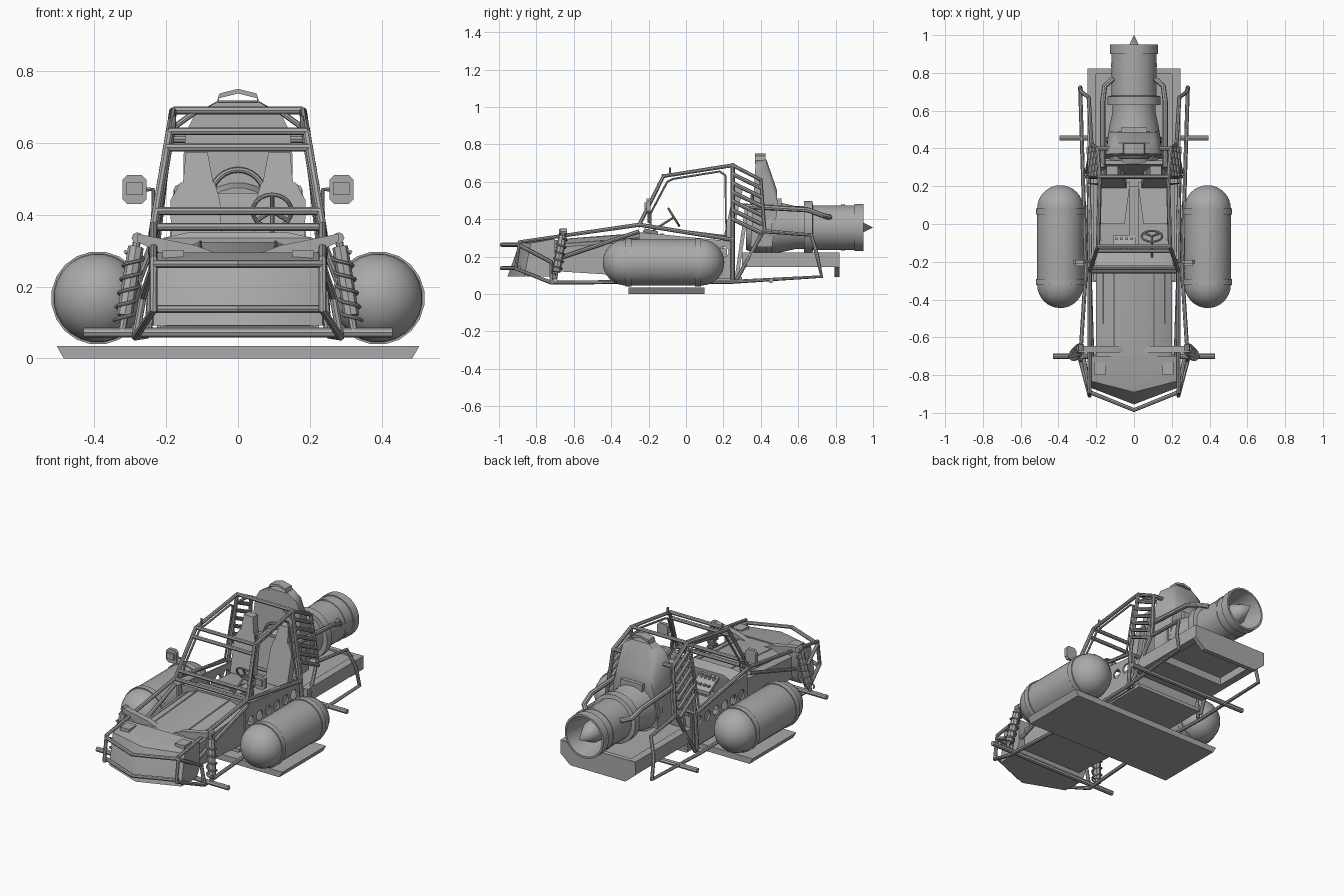
import bpy, bmesh, math
from mathutils import Vector, Matrix

cube = bpy.data.objects.get("Cube")
if cube:
    bpy.data.objects.remove(cube)

grey = bpy.data.materials.new("plain grey")
grey.use_nodes = True
grey.diffuse_color = (0.4, 0.4, 0.4, 1)
grey.node_tree.nodes["Principled BSDF"].inputs["Base Color"].default_value = (0.4, 0.4, 0.4, 1)
parts = []


def add(name, mesh):
    mesh.materials.clear()
    mesh.materials.append(grey)
    obj = bpy.data.objects.new(name, mesh)
    bpy.context.collection.objects.link(obj)
    parts.append(obj)
    return obj


def finish(name, bm):
    bmesh.ops.remove_doubles(bm, verts=bm.verts, dist=1e-5)
    bmesh.ops.recalc_face_normals(bm, faces=bm.faces)
    mesh = bpy.data.meshes.new(name)
    bm.to_mesh(mesh)
    bm.free()
    return add(name, mesh)


def both(points):
    """Points plus their mirror image across x = 0."""
    return list(points) + [(-x, y, z) for x, y, z in points]


def hull(name, points, pair=False):
    """Convex solid around points; pair adds a mirrored copy."""
    bm = bmesh.new()
    for s in ((1, -1) if pair else (1,)):
        vs = [bm.verts.new((s * x, y, z)) for x, y, z in points]
        bmesh.ops.convex_hull(bm, input=vs)
    bmesh.ops.delete(bm, geom=[v for v in bm.verts if not v.link_faces], context='VERTS')
    bmesh.ops.dissolve_limit(bm, angle_limit=0.02, verts=bm.verts, edges=bm.edges)
    return finish(name, bm)


def box(name, x0, x1, y0, y1, z0, z1, pair=False):
    return hull(name, [(x, y, z) for x in (x0, x1) for y in (y0, y1) for z in (z0, z1)], pair)


def lathe(name, profile, x=0, z=0, sides=24):
    """Turn (y, radius) points about an axis along y."""
    bm = bmesh.new()
    rings = []
    for y, r in profile:
        turn = [math.tau * (i + 0.5) / sides for i in range(sides)]
        rings.append([bm.verts.new((x + r * math.cos(a), y, z + r * math.sin(a))) for a in turn])
    for a, b in zip(rings, rings[1:]):
        for i in range(sides):
            j = (i + 1) % sides
            bm.faces.new((a[i], a[j], b[j], b[i]))
    return finish(name, bm)


def tubes(name, paths, r=0.011, pair=True, cyclic=False):
    """Round bars along paths, mirrored when pair is set."""
    cu = bpy.data.curves.new(name, 'CURVE')
    cu.dimensions = '3D'
    cu.bevel_depth, cu.bevel_resolution, cu.use_fill_caps = r, 2, True
    for path in paths:
        for s in ((1, -1) if pair else (1,)):
            sp = cu.splines.new('POLY')
            sp.points.add(len(path) - 1)
            for p, (x, y, z) in zip(sp.points, path):
                p.co = (s * x, y, z, 1)
            sp.use_cyclic_u = cyclic
    tmp = bpy.data.objects.new(name + "_path", cu)
    bpy.context.collection.objects.link(tmp)
    mesh = bpy.data.meshes.new_from_object(tmp.evaluated_get(bpy.context.evaluated_depsgraph_get()))
    bpy.data.objects.remove(tmp)
    return add(name, mesh)


def cage_x(z):
    """Half width of the roll cage at a height."""
    return 0.235 - 0.17 * (z - 0.37)


def across(y, z, w):
    return [(-w, y, z), (w, y, z)]


# Skid plate
hull("skid_plate", both([(0.485, y, 0) for y in (-0.307, 0.1)] + [(0.505, y, 0.035) for y in (-0.307, 0.1)]))

# Side tanks with bands
R = 0.124
caps = [(1 - math.cos(i * math.pi / 16), math.sin(i * math.pi / 16)) for i in range(9)]
capsule = [(-0.445 + R * a, R * b) for a, b in caps] + [(0.205 - R * a, R * b) for a, b in reversed(caps)]
for side, s in (("left", 1), ("right", -1)):
    lathe(side + "_tank", capsule, s * 0.39, 0.168)
    for y in (-0.307, 0.065):
        band = [(y - 0.016, R - 0.01), (y - 0.016, 0.13), (y + 0.016, 0.13), (y + 0.016, R - 0.01)]
        lathe(side + "_tank_band", band, s * 0.39, 0.168, 20)

# Nose and hood
hull("nose", both([(0, -0.955, 0.092), (0.235, -0.865, 0.092), (0.24, -0.73, 0.092), (0, -0.89, 0.272),
                   (0.235, -0.83, 0.272), (0.24, -0.7, 0.295), (0.24, -0.7, 0.14), (0, -0.79, 0.295)]))
hull("hood", both([(0.2, -0.2, 0.09), (0.2, -0.2, 0.285), (0.11, -0.2, 0.325),
                   (0.2, -0.75, 0.125), (0.2, -0.75, 0.245), (0.12, -0.75, 0.285)]))
for s in (0.105, 0.165):
    tubes("hood_rib", [[(s, -0.68, 0.29 - (s - 0.1) * 0.4), (s, -0.21, 0.326 - (s - 0.1) * 0.4)]], 0.005)
box("nose_lamp_block", 0.15, 0.21, -0.8, -0.73, 0.27, 0.3, True)

# Cockpit: floor, dash, console, instruments
box("floor", -0.215, 0.215, -0.3, 0.3, 0.07, 0.09)
hull("dash", both([(0.2, -0.22, 0.2), (0.21, -0.23, 0.335), (0.14, -0.22, 0.35),
                   (0.14, -0.15, 0.335), (0.2, -0.15, 0.31), (0.19, -0.18, 0.2)]))
box("console", -0.025, 0.025, -0.16, 0.2, 0.08, 0.26)
hull("instrument_panel", [(x, y, z + d) for x in (-0.11, 0.01) for y, z in ((-0.16, 0.325), (-0.06, 0.26))
                          for d in (0, -0.02)])
for i in range(4):
    for j in range(2):
        y = -0.135 + 0.05 * j
        box("instrument_knob", -0.1 + 0.027 * i, -0.087 + 0.027 * i, y, y + 0.014, 0.28, 0.322 - 0.032 * j)

# Side panels with round holes
bm = bmesh.new()
for i in range(6):
    spot = Matrix.Translation((0, -0.2 + 0.08 * i, 0.225)) @ Matrix.Rotation(math.pi / 2, 4, 'Y')
    bmesh.ops.create_cone(bm, cap_ends=True, segments=14, radius1=0.028, radius2=0.028, depth=1, matrix=spot)
cutter = finish("hole_cutter", bm)
cutter.hide_render = True
for s in (1, -1):
    panel = hull("side_panel", [(s * x, y, z) for x in (0.215, 0.225)
                                for y, z in ((-0.25, 0.08), (0.26, 0.08), (-0.25, 0.33), (0.26, 0.28))])
    mod = panel.modifiers.new("holes", 'BOOLEAN')
    mod.operation, mod.solver, mod.object = 'DIFFERENCE', 'EXACT', cutter
    bpy.context.view_layer.update()
    panel.data = bpy.data.meshes.new_from_object(panel.evaluated_get(bpy.context.evaluated_depsgraph_get()))
    panel.modifiers.clear()
parts.remove(cutter)
bpy.data.objects.remove(cutter)

# Seats and firewall
hull("seat_cushion", [(x, y, z) for x, y in ((0.02, 0.22), (0.185, 0.22), (0.05, 0), (0.175, 0))
                      for z in (0.1, 0.265 - 0.1 * y)], True)
lower = [(0.04, 0.25), (0.185, 0.25), (0.188, 0.44), (0.16, 0.49), (0.065, 0.49), (0.05, 0.44)]
upper = [(0.155, 0.47), (0.145, 0.575), (0.085, 0.575), (0.065, 0.47)]
for name, outline in (("seat_back", lower), ("seat_headrest", upper)):
    hull(name, [(x, 0.19 + 0.22 * (z - 0.25) + d, z) for x, z in outline for d in (0, 0.045)], True)
hull("firewall", both([(0.21, 0.26, 0.08), (0.21, 0.28, 0.08), (0.18, 0.315, 0.46), (0.18, 0.335, 0.46)]))

# Steering wheel
hub, u, v = Vector((0.095, -0.065, 0.41)), Vector((1, 0, 0)), Vector((0, 0.53, -0.85))
rim = [hub + 0.054 * (math.cos(a) * u + math.sin(a) * v) for a in [math.tau * i / 20 for i in range(20)]]
tubes("steering_rim", [rim], 0.006, False, True)
tubes("steering_spokes", [[hub, rim[i]] for i in (2, 8, 15)] + [[hub, hub + Vector((0, -0.11, -0.07))]], 0.006, False)

# Roll cage and chassis tubes
A, B, C, D = ((cage_x(z), y, z) for y, z in ((-0.25, 0.37), (-0.12, 0.63), (0.25, 0.688), (0.4, 0.61)))
tubes("roll_cage", [[A, B, C, D, (0.225, 0.42, 0.335)], [C, (0.235, 0.25, 0.3), (0.25, 0.25, 0.065)],
                    [A, (0.24, 0.25, 0.29)], [(0.225, 0.41, 0.33), (0.25, 0.27, 0.075)]])
tubes("chassis_rails", [
    [A, (0.235, -0.89, 0.278), (0.235, -0.91, 0.135), (0.285, -0.72, 0.06), (0.255, -0.25, 0.065),
     (0.27, 0.25, 0.065), (0.285, 0.725, 0.093), (0.28, 0.7, 0.21), (0.24, 0.67, 0.315), (0.225, 0.42, 0.335)],
    [(0.22, -0.74, 0.17), (0.235, -0.25, 0.335)], [(0.235, -0.89, 0.26), (0.265, -0.72, 0.17), (0.285, -0.72, 0.06)]])
tubes("cage_cross_bars", [across(0.25, 0.69, 0.18), across(-0.12, 0.632, 0.19), across(-0.143, 0.587, 0.197),
                          across(-0.23, 0.41, 0.228), across(-0.25, 0.366, 0.235), across(0.4, 0.61, 0.19),
                          across(0.25, 0.29, 0.24)], pair=False)
tubes("roof_gussets", [[(cage_x(0.635), 0.25, 0.635), (0.12, 0.25, 0.685)]], 0.008)
tubes("louvre_slats", [[(cage_x(z), 0.25, z), (cage_x(z - 0.07), 0.405, z - 0.075)]
                       for z in [0.4 + 0.048 * i for i in range(6)]], 0.011)
loop = [(-0.19, 0.36), (-0.19, 0.43), (-0.1, 0.6), (-0.07, 0.615), (0.18, 0.655), (0.21, 0.635), (0.215, 0.31)]
tubes("window_frame", [[(cage_x(z) - 0.01, y, z) for y, z in loop]], 0.006, True, True)
tubes("roof_marker", [[(0.18, -0.085, 0.63), (0.178, -0.085, 0.675)]], 0.006)

# Front bumper and axle bars
tubes("bumper", [[(-0.235, -0.89, z), (0, -0.985, z), (0.235, -0.89, z)] for z in (0.263, 0.138)], pair=False)
tubes("axle_bars", [across(-0.7, 0.072, 0.43), across(0.455, 0.072, 0.395)], 0.014, False)

# Front suspension
top, foot = Vector((0.28, -0.655, 0.335)), Vector((0.322, -0.7, 0.08))
tubes("shock_body", [[top.lerp(foot, 0.1), top.lerp(foot, 0.85)]], 0.022)
tubes("shock_rod", [[top, foot]], 0.011)
coil = [top.lerp(foot, 0.15 + 0.75 * i / 60) + 0.027 * Vector((math.cos(i * math.pi / 6), math.sin(i * math.pi / 6), 0))
        for i in range(61)]
tubes("shock_spring", [coil], 0.005)
tubes("shock_top_joint", [[top + Vector((0, -0.018, 0)), top + Vector((0, 0.018, 0))]], 0.016)
hull("shock_tower", [(x, y, z) for x, z in ((0.28, 0.347), (0.28, 0.325), (0.12, 0.315), (0.04, 0.285), (0.15, 0.26))
                     for y in (-0.68, -0.645)], True)

# Mirrors
tubes("mirror_arm", [[(0.236, -0.2, 0.38), (0.236, -0.2, 0.47), (0.26, -0.2, 0.47)]], 0.006)
octagon = [(0.268, 0.43), (0.309, 0.43), (0.322, 0.443), (0.322, 0.497), (0.309, 0.51), (0.268, 0.51),
           (0.255, 0.497), (0.255, 0.443)]
hull("mirror_head", [(x, y, z) for x, z in octagon for y in (-0.21, -0.19)], True)
box("mirror_mount", 0.265, 0.31, -0.222, -0.205, 0.455, 0.49, True)

# Jet engine with open nozzle and cone
lathe("engine", [(0.32, 0), (0.32, 0.12), (0.36, 0.135), (0.46, 0.14), (0.51, 0.133), (0.59, 0.115), (0.63, 0.115),
                 (0.63, 0.142), (0.675, 0.142), (0.68, 0.12), (0.83, 0.12), (0.83, 0.123), (0.85, 0.123),
                 (0.85, 0.12), (0.9, 0.12), (0.9, 0.127), (0.95, 0.127), (0.95, 0.116), (0.76, 0.085),
                 (0.76, 0)], 0, 0.355)
lathe("nozzle_cone", [(0.76, 0.065), (0.88, 0.06), (1.0, 0)], 0, 0.355, 16)
lathe("engine_collar", [(0.43, 0.135), (0.43, 0.15), (0.46, 0.15), (0.46, 0.135)], 0, 0.355)
tubes("engine_pipe", [[(0.165, 0.3, 0.47), (0.165, 0.65, 0.45), (0.155, 0.73, 0.42), (0.11, 0.77, 0.41)]], 0.014)

# Intake hood behind the seats
arch = [(0.15, 0.25), (0.152, 0.56), (0.145, 0.63), (0.12, 0.68), (0.06, 0.712)]
hull("intake_cover", both([(x, 0.345 + 0.06 * (z - 0.25), z) for x, z in arch] +
                          [(0.055, 0.43, 0.718), (0.11, 0.43, 0.68), (0.1, 0.485, 0.56), (0.135, 0.49, 0.46),
                           (0.14, 0.46, 0.25)]))
tubes("intake_rim", [[(0.075 * math.cos(a), 0.352, 0.45 + 0.075 * math.sin(a))
                      for a in [math.pi * i / 12 for i in range(13)]]], 0.008, False)
for a, b in (((0.06, 0.71), (0.052, 0.737)), ((0.052, 0.737), (0, 0.75))):
    hull("intake_cap", [(x, y, z - d) for x, z in (a, b) for y in (0.37, 0.425) for d in (0, 0.013)], True)
box("engine_top_box", -0.07, 0.07, 0.47, 0.51, 0.44, 0.51)

# Rear deck and tail plate
box("rear_deck", -0.235, 0.235, 0.3, 0.82, 0.19, 0.21)
box("rear_deck_side", 0.2, 0.245, 0.3, 0.82, 0.145, 0.222, True)
box("rear_deck_web", -0.2, 0.2, 0.3, 0.5, 0.145, 0.19)
hull("tail_plate", both([(x, y, z) for x, z in ((0.245, 0.22), (0.245, 0.145), (0.18, 0.09)) for y in (0.795, 0.822)]))

# Shading
bpy.ops.object.select_all(action='DESELECT')
for obj in parts:
    obj.select_set(True)
bpy.context.view_layer.objects.active = parts[0]
bpy.ops.object.shade_smooth_by_angle(angle=math.radians(35))
